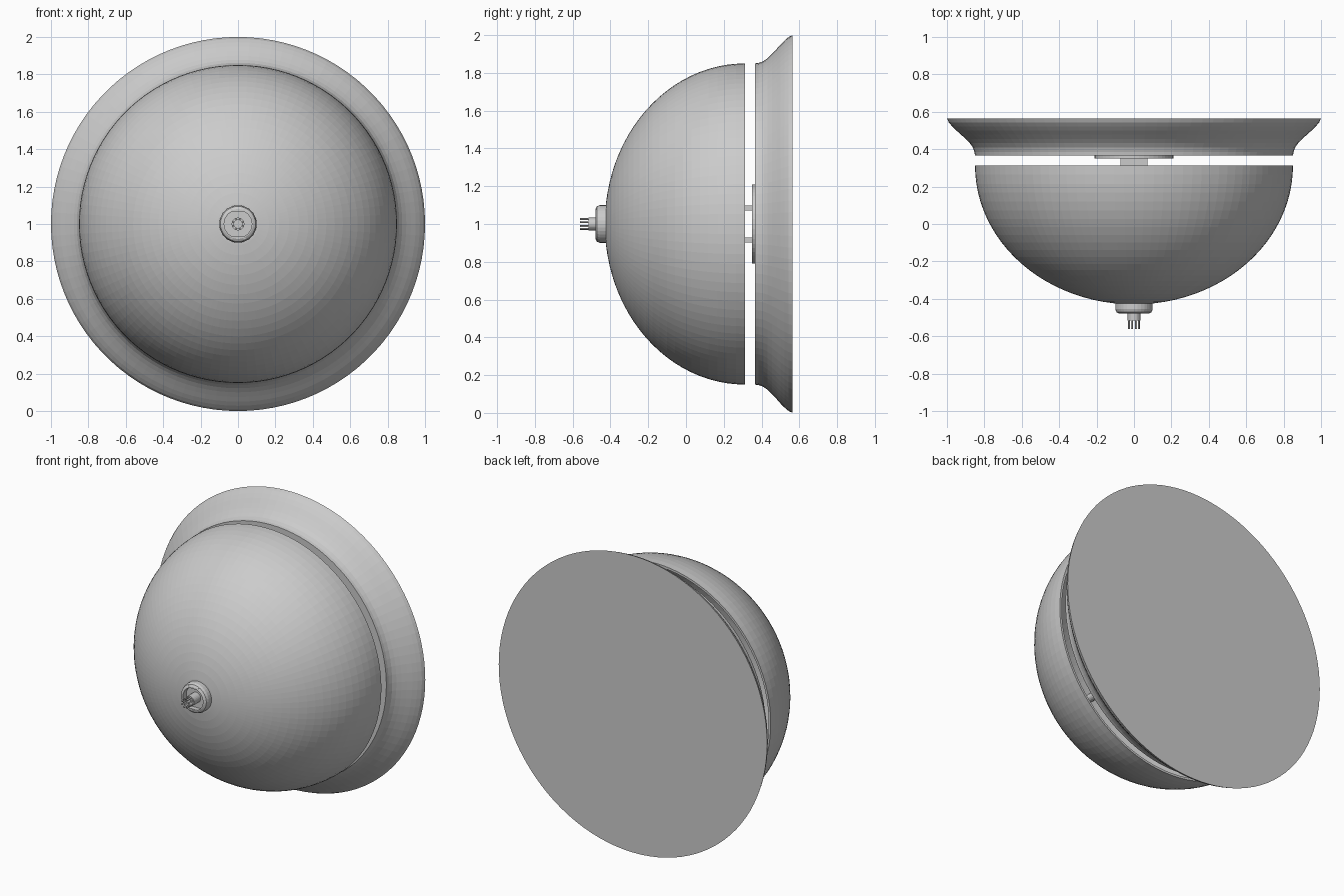
import bpy, bmesh
from math import sin, cos, pi
from mathutils import Matrix

if "Cube" in bpy.data.objects:
    bpy.data.objects.remove(bpy.data.objects["Cube"])

grey = bpy.data.materials.new("plain grey")
grey.use_nodes = True
COLOUR = (0.6, 0.6, 0.6, 1)
grey.diffuse_color = COLOUR
grey.node_tree.nodes["Principled BSDF"].inputs["Base Color"].default_value = COLOUR


def finish(name, bm):
    bmesh.ops.recalc_face_normals(bm, faces=bm.faces)
    mesh = bpy.data.meshes.new(name)
    bm.to_mesh(mesh)
    bm.free()
    mesh.materials.append(grey)
    obj = bpy.data.objects.new(name, mesh)
    bpy.context.collection.objects.link(obj)
    return obj


def lathe(name, profile, segments):
    """Spin (radius, y) points round the front-to-back axis at z = 1."""
    bm = bmesh.new()
    verts = [bm.verts.new((r, y, 1)) for r, y in profile]
    edges = [bm.edges.new(pair) for pair in zip(verts, verts[1:])]
    bmesh.ops.spin(bm, geom=verts + edges, cent=(0, 0, 1), axis=(0, 1, 0),
                   angle=2 * pi, steps=segments, use_duplicate=False)
    bmesh.ops.remove_doubles(bm, verts=bm.verts, dist=0.0005)
    return finish(name, bm)


def box(name, centre, size):
    bm = bmesh.new()
    bmesh.ops.create_cube(bm, size=1, matrix=Matrix.Translation(centre) @ Matrix.Diagonal((*size, 1)))
    return finish(name, bm)


# Wall pan: ogee edge with closed front and back
ogee = [(0.85, 0.365), (0.853, 0.385), (0.862, 0.41), (0.878, 0.432), (0.9, 0.455),
        (0.925, 0.478), (0.95, 0.5), (0.972, 0.522), (0.99, 0.543), (1.0, 0.565)]
lathe("wall_pan", [(0, 0.365)] + ogee + [(0, 0.565)], 100)

# Glass dome: thin elliptical shell, open at the back
STEPS = 24
RIM = 0.312


def arc(radius, depth):
    return [(radius * sin(t), RIM - depth * cos(t))
            for t in (i * pi / 2 / STEPS for i in range(STEPS + 1))]


lathe("glass_dome", arc(0.85, 0.742) + arc(0.835, 0.727)[::-1], 100)

# Mounting plate and the two-legged bracket behind the dome
lathe("mounting_plate", [(0, 0.35), (0.21, 0.35), (0.21, 0.366), (0, 0.366)], 48)
for label, side in (("upper", 1), ("lower", -1)):
    box(label + "_bracket_leg", (0, 0.2, 1 + side * 0.085), (0.145, 0.31, 0.028))
box("bracket_bridge", (0, 0.06, 1), (0.145, 0.03, 0.198))
lathe("centre_rod", [(0, -0.45), (0.025, -0.45), (0.025, 0.06), (0, 0.06)], 16)

# Finial: rounded cup with a recessed front
lathe("finial_cup", [(0, -0.42), (0.1, -0.42), (0.1, -0.455), (0.094, -0.471),
                     (0.08, -0.479), (0.074, -0.479), (0.074, -0.445), (0, -0.445)], 32)
for label, side in (("upper", 1), ("lower", -1)):
    box(label + "_cup_ledge", (0, -0.459, 1 + side * 0.074), (0.08, 0.036, 0.012))

# Socket tip: short collar with a ring of prongs
lathe("socket_collar", [(0, -0.44), (0.034, -0.44), (0.034, -0.515),
                        (0.022, -0.515), (0.022, -0.48), (0, -0.48)], 24)
PRONGS = 8
for i in range(PRONGS):
    angle = 2 * pi * (i + 0.5) / PRONGS
    prong = box("prong_%d" % (i + 1), (0.028, -0.527, 0), (0.007, 0.07, 0.009))
    prong.matrix_world = Matrix.Translation((0, 0, 1)) @ Matrix.Rotation(angle, 4, "Y")
